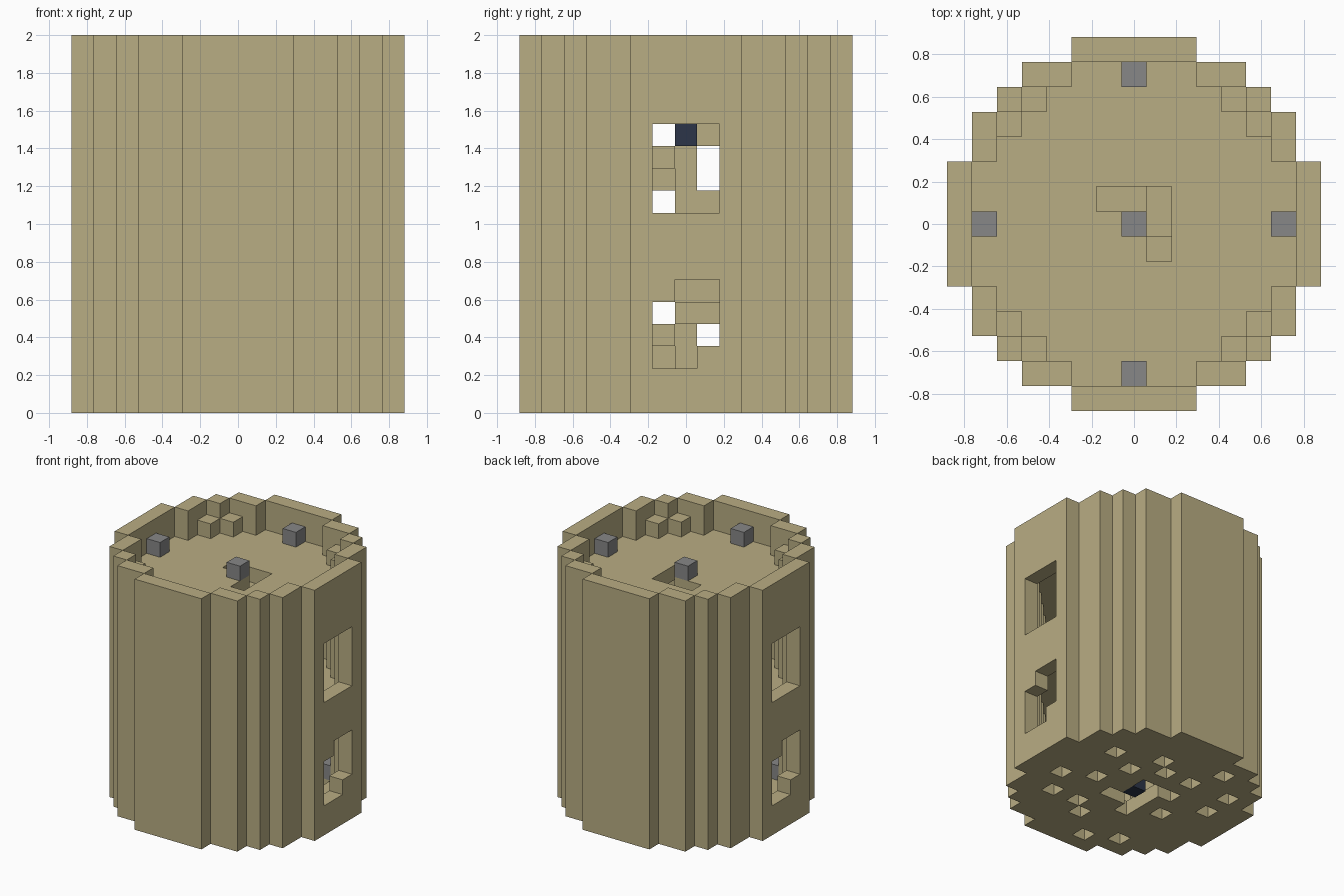
import bpy, bmesh
from mathutils import Vector

if "Cube" in bpy.data.objects:
    bpy.data.objects.remove(bpy.data.objects["Cube"])

U = 2 / 17  # edge of one block


def material(name, rgb):
    m = bpy.data.materials.new(name)
    m.use_nodes = True
    m.diffuse_color = (*rgb, 1)
    bsdf = m.node_tree.nodes["Principled BSDF"]
    bsdf.inputs["Base Color"].default_value = (*rgb, 1)
    bsdf.inputs["Roughness"].default_value = 0.9
    return m


sand = material("sandstone", (0.485, 0.418, 0.227))
grey = material("grey stone", (0.242, 0.242, 0.242))
navy = material("dark blue", (0.025, 0.036, 0.065))

# Half-width of the round plan for each row of blocks
HALF = {0: 7, 1: 7, 2: 7, 3: 6, 4: 6, 5: 5, 6: 4, 7: 2}
plan = {(i, j) for i in range(-7, 8) for j in range(-7, 8) if abs(i) <= HALF[abs(j)]}


def is_wall(i, j):
    a, b = sorted((abs(i), abs(j)))
    return b == 7 or (b == 6 and a >= 3) or (a, b) == (5, 5)


ring = {c for c in plan if is_wall(*c)}
inside = plan - ring
corners = {c for c in inside if sorted(map(abs, c)) == [4, 5]}

# Outer wall with parapet, and thickened corners one block above the roof
wall = {(i, j, k) for i, j in ring for k in range(17)}
wall |= {(i, j, k) for i, j in corners for k in range(16)}

# Two windows on each side; the lower one has two filled corners
for s in (-1, 1):
    for j in (-1, 0, 1):
        for k in (2, 3, 4, 5, 9, 10, 11, 12):
            if (j * s, k) not in ((-1, 5), (1, 2)):
                wall.discard((7 * s, j, k))

# Spiral stair: two blocks per level around the central column
FLIGHT = [((1, 0), (1, 1)), ((0, 1), (-1, 1)), ((-1, 0), (-1, -1)), ((0, -1), (1, -1))]
stair = {(i, j, k) for k in range(14) for i, j in FLIGHT[k % 4]}
column = {(0, 0, k) for k in range(1, 15)}


# Floors, with a stairwell where there must be headroom
def floor(k, holes):
    return {(i, j, k) for i, j in inside - set(holes)}


well = [(i, j) for i in (-1, 0, 1) for j in (-1, 0, 1)]
gaps = [(1, 4), (4, 3), (5, -1), (0, 3), (-3, 5), (4, -3), (-5, 3), (-5, 1), (-3, -1),
        (-1, -6), (-3, -5), (3, 0), (2, -3), (2, 2), (-2, 1), (-1, -2), (1, -4), (-2, 3)]
ground_floor = floor(0, well + gaps)
middle_floor = floor(7, [(0, 0), (-1, 0), (-1, -1), (0, -1), (1, -1), (0, 1), (-1, 1), (1, 1)])
roof_floor = floor(14, [(0, 0), (-1, 1), (0, 1), (1, 1), (1, 0), (1, -1)])

# Small accent blocks
roof_posts = {(6, 0, 15), (-6, 0, 15), (0, 6, 15), (0, -6, 15), (0, 0, 15)}
corner_posts = {(4 * a, 4 * b, 1) for a in (-1, 1) for b in (-1, 1)}
dark_blocks = {(2, 0, 12), (0, 0, 0)}

parts = [
    ("outer_wall", wall, sand), ("ground_floor", ground_floor, sand),
    ("middle_floor", middle_floor, sand), ("roof_floor", roof_floor, sand),
    ("spiral_stair", stair, sand), ("central_column", column, sand),
    ("roof_posts", roof_posts, grey), ("corner_posts", corner_posts, grey),
    ("dark_blocks", dark_blocks, navy),
]
solid = set().union(*(cells for _, cells, _ in parts))


def build(name, cells, mat):
    """Make a mesh from the open sides of the blocks."""
    bm = bmesh.new()
    for c in sorted(cells):
        mid = Vector((c[0], c[1], c[2] + 0.5)) * U
        for axis in range(3):
            for s in (-1, 1):
                n = [0, 0, 0]
                n[axis] = s
                if tuple(p + q for p, q in zip(c, n)) in solid:
                    continue
                n = Vector(n)
                a = Vector((n.y, n.z, n.x))
                b = n.cross(a)
                quad = [n - a - b, n + a - b, n + a + b, n - a + b]
                bm.faces.new([bm.verts.new(mid + v * U / 2) for v in quad])
    bmesh.ops.remove_doubles(bm, verts=bm.verts[:], dist=U / 100)
    mesh = bpy.data.meshes.new(name)
    bm.to_mesh(mesh)
    bm.free()
    mesh.materials.append(mat)
    bpy.context.collection.objects.link(bpy.data.objects.new(name, mesh))


for part in parts:
    build(*part)
